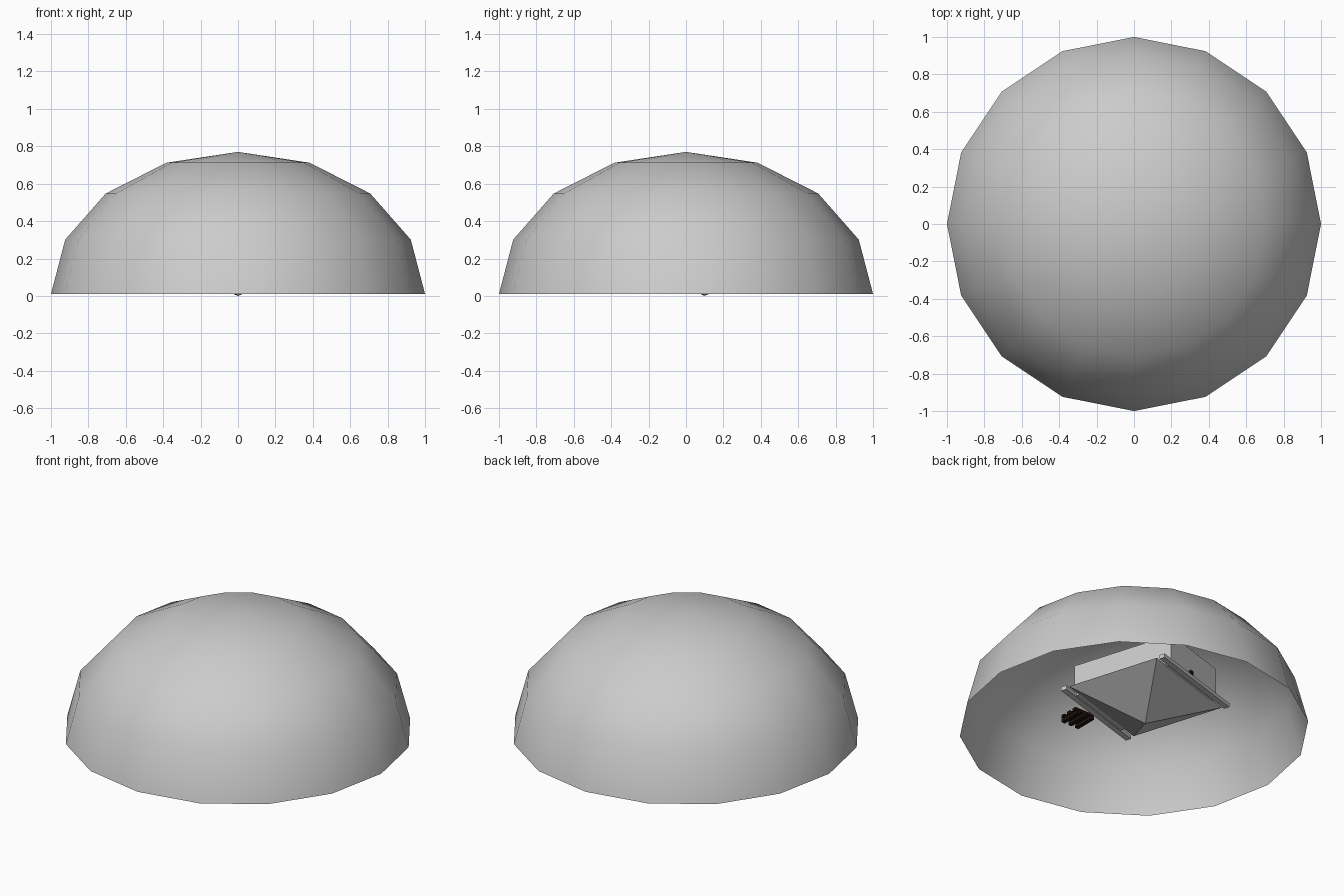
import bpy, bmesh
from math import radians, sin, cos, pi
from mathutils import Matrix, Vector

old = bpy.data.objects.get("Cube")
if old:
    bpy.data.objects.remove(old, do_unlink=True)


def material(name, rgb):
    m = bpy.data.materials.new(name)
    m.use_nodes = True
    m.diffuse_color = (*rgb, 1)
    m.node_tree.nodes["Principled BSDF"].inputs["Base Color"].default_value = (*rgb, 1)
    return m


GREY = material("light grey", (0.6, 0.6, 0.6))
DARK = material("dark brown", (0.012, 0.006, 0.004))

# The hut is turned slightly about the vertical
HUT = Matrix.Translation((0, 0.1, 0)) @ Matrix.Rotation(radians(17), 4, 'Z')


def finish(name, bm, mat, smooth=False, matrix=Matrix()):
    bm.transform(matrix)
    mesh = bpy.data.meshes.new(name)
    bm.to_mesh(mesh)
    bm.free()
    mesh.materials.append(mat)
    for p in mesh.polygons:
        p.use_smooth = smooth
    ob = bpy.data.objects.new(name, mesh)
    bpy.context.collection.objects.link(ob)
    return ob


def box(name, center, size, mat, matrix=Matrix()):
    bm = bmesh.new()
    bmesh.ops.create_cube(bm, size=1)
    place = Matrix.Translation(center) @ Matrix.Diagonal((*size, 1))
    return finish(name, bm, mat, matrix=matrix @ place)


# Dome: upper half of a squashed sphere, open below
bm = bmesh.new()
bmesh.ops.create_uvsphere(bm, u_segments=16, v_segments=8, radius=1)
bmesh.ops.delete(bm, geom=[v for v in bm.verts if v.co.z < -0.01], context='VERTS')
finish("dome", bm, GREY, True,
       Matrix.Translation((0, 0, 0.01)) @ Matrix.Diagonal((1, 1, 0.76, 1)))

# Hut walls
box("hut_walls", (0, 0, 0.27), (0.47, 0.66, 0.2), GREY, HUT)

# Roof: a shallow four-sided pyramid with its tip downwards
bm = bmesh.new()
bmesh.ops.create_cone(bm, segments=4, radius1=0, radius2=2 ** 0.5, depth=0.175,
                      cap_ends=True)
finish("hut_roof", bm, GREY, False,
       HUT @ Matrix.Translation((0, 0, 0.0875)) @ Matrix.Diagonal((0.34, 0.3, 1, 1))
       @ Matrix.Rotation(pi / 4, 4, 'Z'))

# Eave boards on both ends of the roof
for side, label in ((-1, "front"), (1, "back")):
    box(label + "_eave_board", (0, side * 0.335, 0.175), (0.68, 0.035, 0.025), GREY, HUT)

# Small fitting on the rear wall
box("wall_fitting", (0.035, 0.335, 0.21), (0.025, 0.02, 0.025), DARK, HUT)

# Stack of crossed logs in front of the hut
for layer in range(2):
    for i in range(3):
        offset = (i - 1) * 0.05
        if layer:
            box(f"log_{layer}_{i}", (0, -0.5 + offset, 0.312), (0.14, 0.024, 0.02), DARK)
        else:
            box(f"log_{layer}_{i}", (offset, -0.5, 0.292), (0.024, 0.14, 0.02), DARK)
